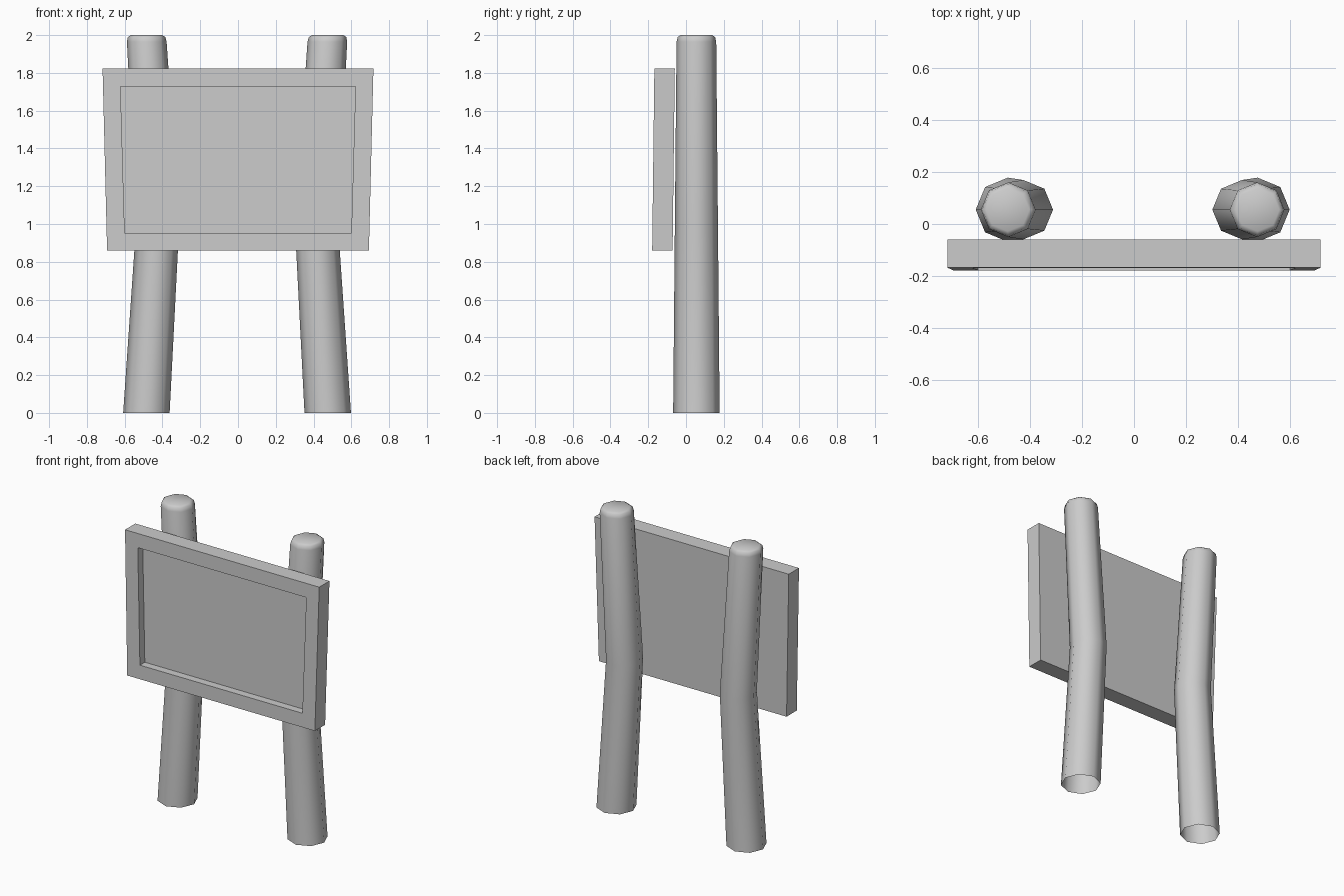
import bpy, bmesh
from math import cos, sin, pi, radians

if "Cube" in bpy.data.objects:
    bpy.data.objects.remove(bpy.data.objects["Cube"])


def add_object(name, bm):
    bmesh.ops.recalc_face_normals(bm, faces=bm.faces)
    mesh = bpy.data.meshes.new(name)
    bm.to_mesh(mesh)
    bm.free()
    obj = bpy.data.objects.new(name, mesh)
    bpy.context.collection.objects.link(obj)
    return obj


# Bent eight-sided post, open at the bottom with a rounded top
def post(name, side, shift):
    # distance from centre, height, radius
    rings = [(0.48, 0.0, 0.123), (0.42, 1.0, 0.114), (0.478, 1.965, 0.105),
             (0.479, 1.99, 0.099), (0.48, 2.0, 0.083)]
    bm = bmesh.new()
    loops = [[bm.verts.new((side * x + shift + r * cos(i * pi / 4),
                            0.055 + r * sin(i * pi / 4), z)) for i in range(8)]
             for x, z, r in rings]
    for a, b in zip(loops, loops[1:]):
        for i in range(8):
            j = (i + 1) % 8
            bm.faces.new((a[i], a[j], b[j], b[i]))
    bm.faces.new(loops[-1])
    # the open shell is oriented by its cap
    obj = add_object(name, bm)
    bpy.ops.object.select_all(action='DESELECT')
    obj.select_set(True)
    bpy.context.view_layer.objects.active = obj
    bpy.ops.object.shade_smooth_by_angle(angle=radians(50))


post("left_post", -1, -0.005)
post("right_post", 1, -0.005)

# Slightly tapered, tilted board with a recessed front
bm = bmesh.new()


def quad(half_bottom, z_bottom, half_top, z_top, depth):
    def y(z):
        return -0.179 + 0.0115 * (z - 0.86) / 0.96 + depth
    return [bm.verts.new((x, y(z), z)) for x, z in
            ((-half_bottom, z_bottom), (half_bottom, z_bottom),
             (half_top, z_top), (-half_top, z_top))]


loops = [quad(0.693, 0.86, 0.717, 1.822, 0.108),
         quad(0.693, 0.86, 0.717, 1.822, 0),
         quad(0.60, 0.953, 0.622, 1.728, 0),
         quad(0.60, 0.953, 0.622, 1.728, 0.052)]
for a, b in zip(loops, loops[1:]):
    for i in range(4):
        j = (i + 1) % 4
        bm.faces.new((a[i], a[j], b[j], b[i]))
bm.faces.new(loops[0])
bm.faces.new(loops[-1])
add_object("sign_board", bm)
